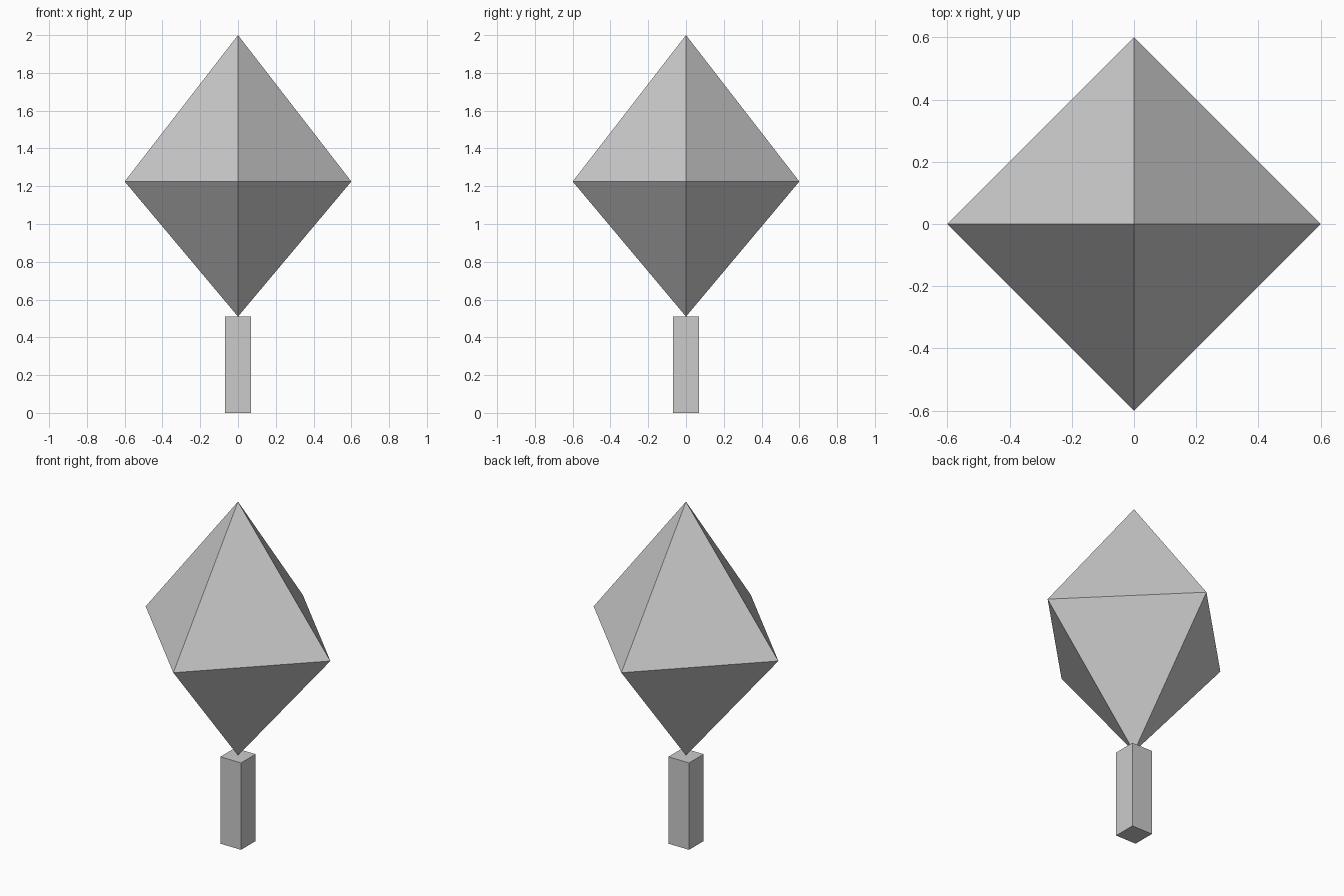
import bpy, bmesh
from mathutils import Matrix

if "Cube" in bpy.data.objects:
    bpy.data.objects.remove(bpy.data.objects["Cube"])

POST_TOP, WAIST, TOP = 0.51, 1.225, 2.0
RADIUS, POST_WIDTH = 0.6, 0.135


def finish(name, bm):
    bmesh.ops.recalc_face_normals(bm, faces=bm.faces)
    mesh = bpy.data.meshes.new(name)
    bm.to_mesh(mesh)
    bm.free()
    obj = bpy.data.objects.new(name, mesh)
    bpy.context.collection.objects.link(obj)
    return obj


# Square trunk
bm = bmesh.new()
bmesh.ops.create_cube(bm, size=1, matrix=Matrix.Translation((0, 0, POST_TOP / 2))
                      @ Matrix.Diagonal((POST_WIDTH, POST_WIDTH, POST_TOP, 1)))
finish("trunk", bm)

# Eight-faced crown: a square ring joined to a top and a bottom tip
bm = bmesh.new()
ring = [bm.verts.new((x * RADIUS, y * RADIUS, WAIST))
        for x, y in ((1, 0), (0, 1), (-1, 0), (0, -1))]
for z in (POST_TOP, TOP):
    tip = bm.verts.new((0, 0, z))
    for i in range(4):
        bm.faces.new((ring[i - 1], ring[i], tip))
finish("crown", bm)
